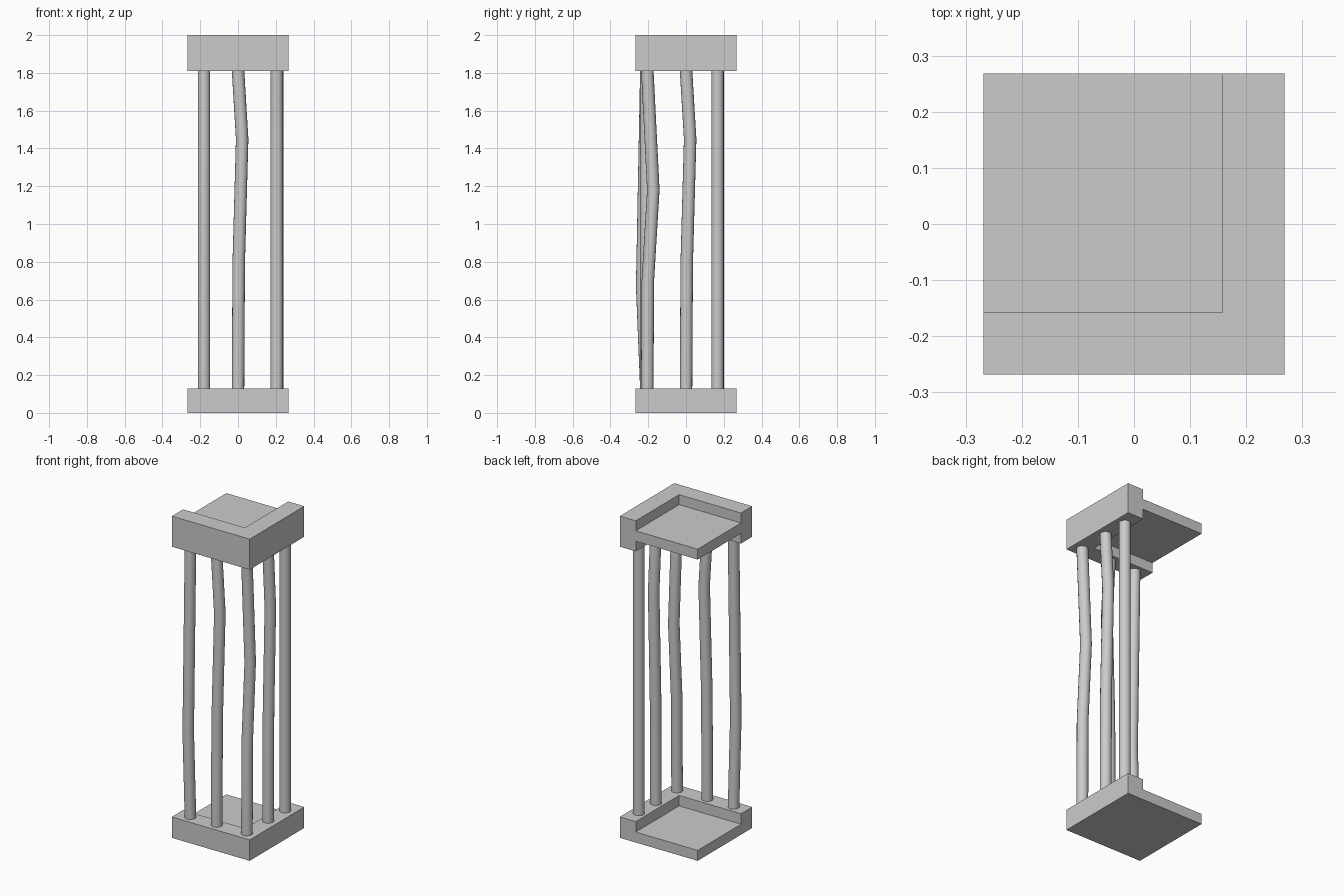
import bpy, bmesh, math

if "Cube" in bpy.data.objects:
    bpy.data.objects.remove(bpy.data.objects["Cube"])

H = 0.268      # half width of the plates
RIM = 0.158    # inner edge of the L-shaped rim
R = 0.033      # pole radius


def box(name, lo, hi):
    bm = bmesh.new()
    bmesh.ops.create_cube(bm, size=1)
    for v in bm.verts:
        v.co = [(a + b) / 2 + c * (b - a) for a, b, c in zip(lo, hi, v.co)]
    mesh = bpy.data.meshes.new(name)
    bm.to_mesh(mesh)
    bm.free()
    ob = bpy.data.objects.new(name, mesh)
    bpy.context.collection.objects.link(ob)
    return ob


def plate(name, z0, z1, cuts):
    """Square block with the back-left area cut down to a thin floor."""
    ob = box(name, (-H, -H, z0), (H, H, z1))
    for a, b in cuts:
        cutter = box("recess_cutter", (-H - 0.1, -RIM, a), (RIM, H + 0.1, b))
        cutter.hide_render = True
        mod = ob.modifiers.new("recess", 'BOOLEAN')
        mod.operation = 'DIFFERENCE'
        mod.solver = 'EXACT'
        mod.object = cutter
        bpy.context.view_layer.objects.active = ob
        bpy.ops.object.modifier_apply(modifier=mod.name)
        bpy.data.objects.remove(cutter)
    return ob


def pole(name, x, y, bends=(), sides=16):
    """Round pole with horizontal rings shifted by (z, dx, dy) bends."""
    bm = bmesh.new()
    rings = []
    for z, dx, dy in [(0.125, 0, 0), *bends, (1.815, 0, 0)]:
        rings.append([bm.verts.new((x + dx + R * math.cos(2 * math.pi * i / sides),
                                    y + dy + R * math.sin(2 * math.pi * i / sides), z))
                      for i in range(sides)])
    for lo, hi in zip(rings, rings[1:]):
        for i in range(sides):
            j = (i + 1) % sides
            bm.faces.new((lo[i], lo[j], hi[j], hi[i]))
    bm.faces.new(rings[0][::-1])
    bm.faces.new(rings[-1])
    mesh = bpy.data.meshes.new(name)
    bm.to_mesh(mesh)
    bm.free()
    ob = bpy.data.objects.new(name, mesh)
    bpy.context.collection.objects.link(ob)
    bpy.ops.object.select_all(action='DESELECT')
    ob.select_set(True)
    bpy.context.view_layer.objects.active = ob
    bpy.ops.object.shade_smooth_by_angle(angle=math.radians(30))


# Base and top plates
plate("base_plate", 0, 0.13, [(0.065, 0.3)])
plate("top_plate", 1.81, 2.0, [(1.938, 2.2), (1.6, 1.873)])

# Poles along the front and right rims
pole("front_left_pole", -0.18, -0.21, [(0.67, 0, -0.022)])
pole("front_middle_pole", 0, -0.21, [(0.8, 0.004, 0), (1.45, 0.022, 0)])
pole("corner_pole", 0.205, -0.205, [(0.7, 0, 0.003), (1.18, 0, 0.032)])
pole("right_middle_pole", 0.207, 0, [(0.8, 0, 0.004), (1.45, 0, 0.022)])
pole("back_right_pole", 0.207, 0.167)
